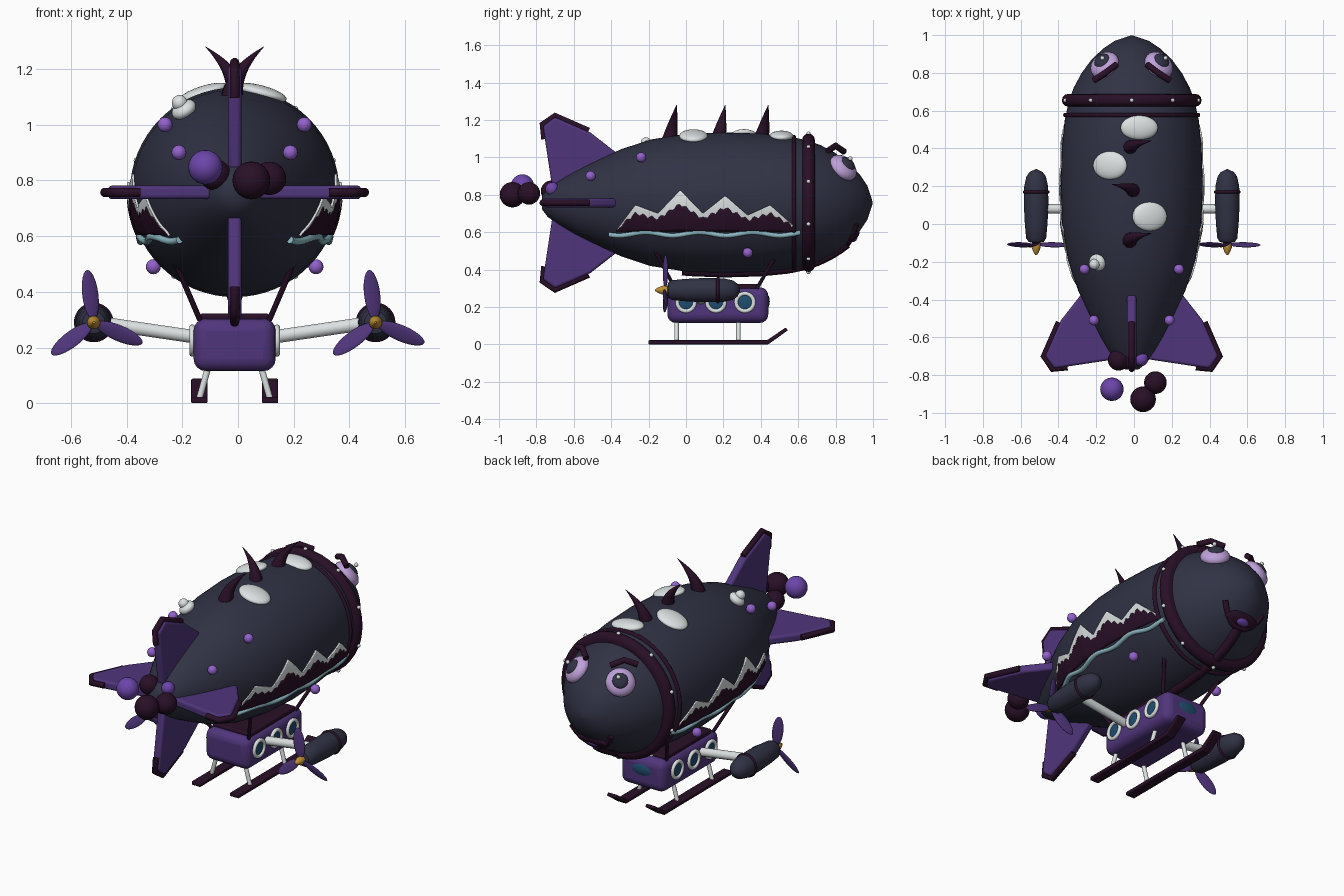
import bpy, bmesh, math
from mathutils import Vector, Matrix

if "Cube" in bpy.data.objects:
    bpy.data.objects.remove(bpy.data.objects["Cube"])

X0, ZC = -0.012, 0.757   # centre line of the hull


def material(name, r, g, b):
    m = bpy.data.materials.new(name)
    m.use_nodes = True
    m.diffuse_color = (r, g, b, 1)
    m.node_tree.nodes["Principled BSDF"].inputs["Base Color"].default_value = (r, g, b, 1)
    return m


NAVY = material("dark navy", .03, .032, .058)
MAROON = material("deep maroon", .022, .005, .02)
PURPLE = material("purple", .08, .036, .2)
VIOLET = material("violet", .15, .06, .4)
DOT = material("bright violet", .29, .12, .6)
LILAC = material("pale lilac", .52, .36, .7)
WHITE = material("snow white", .72, .76, .77)
AQUA = material("pale aqua", .27, .49, .55)
GLASS = material("blue glass", .014, .075, .16)
GOLD = material("gold", .5, .27, .035)


def finish(o, mat, bevel=0, angle=40):
    """Colour, bevel, smooth and shift one part onto the centre line."""
    o.data.materials.append(mat)
    o.location.x += X0
    for other in bpy.context.selected_objects:
        other.select_set(False)
    o.select_set(True)
    bpy.context.view_layer.objects.active = o
    if o.type == 'CURVE':
        bpy.ops.object.convert(target='MESH')
        o = bpy.context.object
    bpy.ops.object.shade_smooth_by_angle(angle=math.radians(angle))
    if bevel:
        m = o.modifiers.new("bevel", 'BEVEL')
        m.width, m.segments = bevel, 4
    return o


def from_bmesh(name, bm, mat, **kw):
    bmesh.ops.recalc_face_normals(bm, faces=bm.faces)
    me = bpy.data.meshes.new(name)
    bm.to_mesh(me)
    bm.free()
    o = bpy.data.objects.new(name, me)
    bpy.context.scene.collection.objects.link(o)
    return finish(o, mat, **kw)


def ball(name, mat, loc, size, rot=None, seg=24):
    """Ellipsoid with half sizes, optionally rotated."""
    size = (size,) * 3 if isinstance(size, float) else size
    bm = bmesh.new()
    bmesh.ops.create_uvsphere(bm, u_segments=seg, v_segments=seg // 2, radius=1)
    rot = rot or Matrix()
    bm.transform(Matrix.Translation(loc) @ rot.to_4x4() @ Matrix.Diagonal((*size, 1)))
    return from_bmesh(name, bm, mat, angle=60)


def tube(name, mat, pts, radius, taper=None, cyclic=False):
    cu = bpy.data.curves.new(name, 'CURVE')
    cu.dimensions, cu.bevel_depth, cu.bevel_resolution = '3D', radius, 3
    cu.use_fill_caps = True
    sp = cu.splines.new('POLY')
    sp.points.add(len(pts) - 1)
    sp.use_cyclic_u = cyclic
    for i, p in enumerate(pts):
        sp.points[i].co = (*p, 1)
        sp.points[i].radius = taper[i] if taper else 1
    o = bpy.data.objects.new(name, cu)
    bpy.context.scene.collection.objects.link(o)
    return finish(o, mat, angle=60)


def lathe(name, mat, profile, cx=0, cz=ZC, seg=64):
    """Turn (y, radius) points around the y direction."""
    bm = bmesh.new()
    rings = [[bm.verts.new((cx + r * math.cos(a), y, cz + r * math.sin(a)))
              for a in (math.tau * k / seg for k in range(seg))] for y, r in profile]
    for a, b in zip(rings, rings[1:]):
        for k in range(seg):
            bm.faces.new((a[k], a[k - 1], b[k - 1], b[k]))
    bm.faces.new(rings[0])
    bm.faces.new(rings[-1])
    return from_bmesh(name, bm, mat)


def hoop(name, mat, y, major, minor, cx=0, cz=ZC):
    prof = [(y + minor * math.cos(t), major + minor * math.sin(t))
            for t in (math.tau * k / 12 for k in range(13))]
    return lathe(name, mat, prof, cx, cz, 48)


def prism(name, mat, pts, depth, bevel=0):
    bm = bmesh.new()
    f = bm.faces.new([bm.verts.new(Vector(p) - Vector(depth) / 2) for p in pts])
    ext = bmesh.ops.extrude_face_region(bm, geom=[f])
    bmesh.ops.translate(bm, vec=depth, verts=[v for v in ext["geom"] if isinstance(v, bmesh.types.BMVert)])
    return from_bmesh(name, bm, mat, bevel=bevel)


def lerp(keys, y):
    for (a, p), (b, q) in zip(keys, keys[1:]):
        if y <= b:
            return p + (q - p) * (y - a) / (b - a)
    return keys[-1][1]


# Hull
HULL = [(-.77, .035), (-.74, .075), (-.68, .118), (-.6, .165), (-.5, .215), (-.35, .285),
        (-.19, .338), (0, .368), (.2, .376), (.4, .37), (.55, .355), (.65, .333), (.72, .308),
        (.8, .265), (.87, .213), (.93, .15), (.97, .09), (.998, .004)]
lathe("hull", NAVY, HULL)


def on_side(s, y, z, off):
    r = lerp(HULL, y)
    return s * (math.sqrt(max(r * r - (z - ZC) ** 2, 0)) + off), y, z


def on_top(x, y):
    return ZC + math.sqrt(lerp(HULL, y) ** 2 - x * x)


# Collar with rivets, thin band and belly keel
hoop("collar", MAROON, .655, .336, .034)
hoop("thin_band", MAROON, .577, .352, .011)
for k in range(10):
    a = math.tau * k / 10
    ball("collar_rivet", WHITE, (.37 * math.sin(a), .655, ZC + .37 * math.cos(a)), .011, seg=12)
keel_y = [-.02 + .04 * k for k in range(23)]
tube("belly_keel", MAROON, [(0, y, ZC + .005 - lerp(HULL, y)) for y in keel_y], .03)

# Eyes, brows and mouth
for s in (-1, 1):
    n = Vector((s * .6, .72, .8)).normalized()
    face = n.to_track_quat('Z', 'Y').to_matrix()
    c = Vector((s * .143, .84, on_top(.143, .84)))
    look = (n + Vector((s * .02, .22, .1))).normalized()
    ball("eye", LILAC, c, (.082, .082, .048), face)
    ball("pupil", NAVY, c + look * .036, (.045, .045, .022), face)
    ball("eye_shine", WHITE, c + look * .058 + Vector((.012, 0, .014)), .012, seg=12)
    tube("brow", MAROON, [(s * .2, .76, 1.035), (s * .14, .8, 1.062), (s * .08, .845, 1.03)], .017)
smile = []
for k in range(13):
    t = k / 6 - 1
    y = .865 + .045 * t * t
    x = .13 * t
    smile.append((x, y, ZC - math.sqrt(lerp(HULL, y) ** 2 - x * x)))
tube("mouth_lip", MAROON, smile, .016)
chin = Matrix.Rotation(math.radians(-135), 3, 'X')
ball("mouth_hollow", MAROON, (0, .893, .578), (.105, .045, .022), chin)
ball("tongue", VIOLET, (0, .893, .57), (.05, .026, .022), chin)

# Side mountains with snow caps, and wavy ribbon
PEAKS = [(-.37, .615), (-.27, .745), (-.15, .70), (-.03, .825), (.09, .70),
         (.21, .795), (.33, .69), (.45, .745), (.58, .63)]
BASE = .605


def rock(y):
    jag = abs((y * 22) % 1 - .5) * .035
    return BASE + (lerp(PEAKS, y) - BASE) * .62 + jag * (lerp(PEAKS, y) > .65)


def plate(name, mat, s, low, high, off, cols=115, rows=8):
    bm = bmesh.new()
    grid = []
    for i in range(cols + 1):
        y = -.37 + .95 * i / cols
        a, b = low(y), high(y)
        grid.append([bm.verts.new(on_side(s, y, a + (b - a) * j / rows, off)) for j in range(rows + 1)])
    for p, q in zip(grid, grid[1:]):
        for j in range(rows):
            bm.faces.new((p[j], q[j], q[j + 1], p[j + 1]))
    o = from_bmesh(name, bm, mat)
    m = o.modifiers.new("thickness", 'SOLIDIFY')
    m.thickness, m.offset = .008, 0
    return o


for s in (-1, 1):
    plate("mountains", MAROON, s, lambda y: BASE, rock, .008)
    plate("snow_caps", WHITE, s, lambda y: rock(y) - .01, lambda y: lerp(PEAKS, y), .006)
    wave = [on_side(s, y, .59 + .009 * math.sin(y * 22), .006)
            for y in (-.41 + 1.02 * k / 60 for k in range(61))]
    tube("wavy_ribbon", AQUA, wave, .013)

# Glowing dots on both sides
for s in (-1, 1):
    for x, y, z in ((.25, -.24, 1.0), (.2, -.51, .9), (.292, .33, .49)):
        ball("hull_dot", DOT, (s * x, y, z), .027, seg=16)

# Back horns, curling to alternating sides
for y, s in ((-.09, 1), (.17, -1), (.4, 1)):
    path, taper = [], []
    for k in range(13):
        t = k / 12
        path.append((s * (.115 * t ** 2.2 - .01), y + .04 * t, 1.08 + .2 * t))
        taper.append(1.02 - t ** 1.3)
    tube("back_horn", MAROON, path, .042, taper)

# Snow patches and a small snowy knob
for x, y, rx, ry in ((.04, .51, .1, .065), (-.115, .31, .095, .075), (.095, .04, .095, .077)):
    tilt = Matrix.Rotation(math.asin(x / .37), 3, 'Y')
    ball("snow_patch", WHITE, (x, y, on_top(x, y)), (rx, ry, .027), tilt)
lean = Vector((-.5, -.3, .8)).normalized()
turn = lean.to_track_quat('Z', 'Y').to_matrix()
knob = Vector((-.175, -.2, on_top(.175, -.2)))
ball("knob_base", WHITE, knob + lean * .015, (.047, .047, .03), turn)
ball("knob_top", WHITE, knob + lean * .045, .028)

# Tail fins with dark tip rims
FIN = [(-.35, .25), (-.51, .375), (-.7, .458), (-.765, .41), (-.715, .08)]
RIM = [(-.52, .385), (-.7, .466), (-.768, .42), (-.758, .34)]
for k in range(4):
    a = k * math.pi / 2
    d = Vector((math.cos(a), 0, math.sin(a)))
    across = Vector((-math.sin(a), 0, math.cos(a)))
    place = lambda y, r: Vector((0, y, ZC)) + d * r
    prism("tail_fin", PURPLE, [place(*p) for p in FIN], across * .048, bevel=.014)
    tube("fin_rim", MAROON, [place(*p) for p in RIM], .017)

# Puffs behind the tail
for mat, x, y, z, r in ((MAROON, -.07, -.72, .82, .056), (VIOLET, .05, -.715, .83, .037),
                        (VIOLET, -.105, -.875, .847, .062), (MAROON, .06, -.928, .8, .068),
                        (MAROON, .125, -.84, .807, .06)):
    ball("tail_puff", mat, (x, y, z), r)


def box(name, mat, loc, size, bevel):
    bm = bmesh.new()
    bmesh.ops.create_cube(bm, size=1, matrix=Matrix.Translation(loc) @ Matrix.Diagonal((*size, 1)))
    return from_bmesh(name, bm, mat, bevel=bevel)


# Gondola with roof, windscreen, portholes, struts and skids
box("gondola", PURPLE, (0, .17, .21), (.295, .54, .19), .045)
box("gondola_roof", MAROON, (0, .17, .307), (.25, .44, .03), .01)
ball("windscreen", GLASS, (0, .412, .23), (.1, .036, .052))
for s in (-1, 1):
    for y in (0, .16, .315):
        ring = [(s * .152, y + .047 * math.cos(t), .225 + .047 * math.sin(t))
                for t in (math.tau * k / 28 for k in range(28))]
        tube("porthole_rim", WHITE, ring, .011, cyclic=True)
        ball("porthole_glass", GLASS, (s * .148, y, .225), (.008, .044, .044))
    for low, high in ((-.06, -.17), (.38, .5)):
        tube("hanging_strut", MAROON, [(s * .125, low, .3), (s * .215, high, .51)], .01)
    for y in (-.05, .28):
        tube("skid_leg", WHITE, [(s * .095, y, .13), (s * .127, y, .015)], .012)
    skid = [(-.2, 0), (.44, 0), (.545, .075), (.533, .09), (.433, .022), (-.2, .022)]
    prism("skid", MAROON, [(s * .127, y, z) for y, z in skid], (.058, 0, 0), bevel=.005)

# Engines, pylons and propellers
NACELLE = [(-.1, .02), (-.095, .04), (-.075, .053), (0, .06), (.1, .065), (.2, .063),
           (.25, .052), (.275, .035), (.29, .004)]
for s in (-1, 1):
    cx, cz = s * .506, .29
    lathe("engine", NAVY, NACELLE, cx, cz, 32)
    hoop("engine_band", MAROON, .17, .062, .009, cx, cz)
    tube("engine_pylon", WHITE, [(s * .14, .08, .238), (s * .46, .08, .285)], .025)
    lathe("propeller_hub", GOLD, [(-.165, .004), (-.15, .014), (-.125, .024), (-.095, .022)], cx, cz, 16)
    for deg in (97, 217, 337):
        a = math.radians(deg)
        turn = Matrix.Rotation(-a, 3, 'Y') @ Matrix.Rotation(math.radians(22), 3, 'X')
        ball("propeller_blade", PURPLE,
             (cx + .1 * math.cos(a), -.11, cz + .1 * math.sin(a)), (.09, .008, .031), turn)
